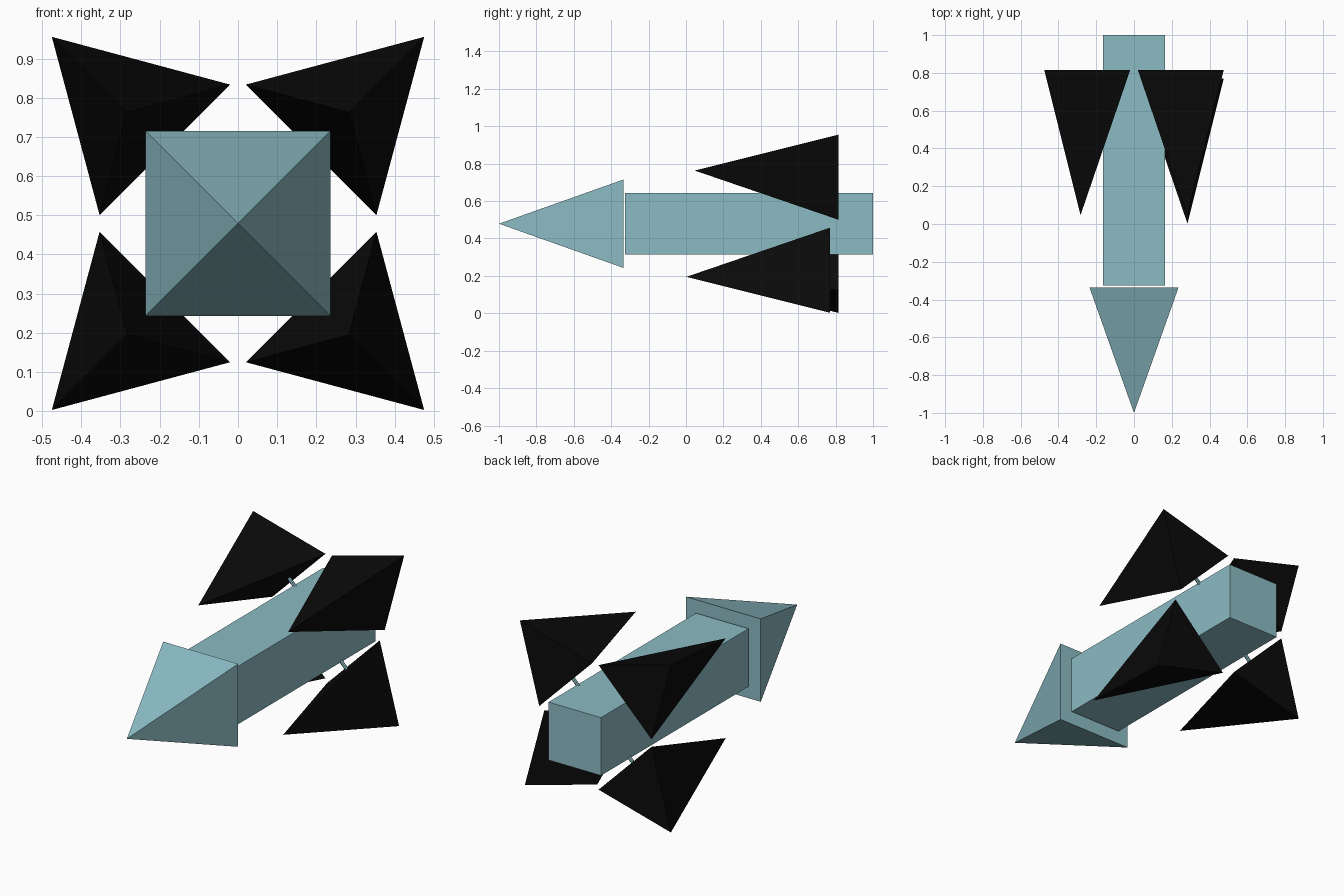
import bpy, bmesh
from math import sqrt
from mathutils import Vector

if "Cube" in bpy.data.objects:
    bpy.data.objects.remove(bpy.data.objects["Cube"])

CZ = 0.479  # height of the long axis


def material(name, rgb):
    m = bpy.data.materials.new(name)
    m.diffuse_color = (*rgb, 1)
    m.use_nodes = True
    m.node_tree.nodes["Principled BSDF"].inputs["Base Color"].default_value = m.diffuse_color
    return m


teal = material("teal", (0.26, 0.50, 0.55))
black = material("black", (0.003, 0.003, 0.003))


def cone(name, sides, r1, r2, start, end, up, mat):
    """Flat-sided cone or prism from start to end, first corner pointing along up."""
    start, end, up = Vector(start), Vector(end), Vector(up).normalized()
    axis = (end - start).normalized()
    side = axis.cross(up)
    bm = bmesh.new()
    bmesh.ops.create_cone(bm, cap_ends=True, segments=sides, radius1=r1,
                          radius2=r2, depth=(end - start).length)
    # turn the cone so that its first corner follows up
    ref = bm.verts[:] if bm.verts.ensure_lookup_table() is None else []
    first = Vector((ref[0].co.x, ref[0].co.y, 0)).normalized()
    perp = Vector((-first.y, first.x, 0))
    mid = (start + end) / 2
    for v in bm.verts:
        c = v.co.copy()
        v.co = mid + up * c.dot(first) + side * c.dot(perp) + axis * c.z
    bmesh.ops.remove_doubles(bm, verts=bm.verts, dist=1e-5)
    bmesh.ops.recalc_face_normals(bm, faces=bm.faces)
    mesh = bpy.data.meshes.new(name)
    bm.to_mesh(mesh)
    bm.free()
    ob = bpy.data.objects.new(name, mesh)
    bpy.context.collection.objects.link(ob)
    mesh.materials.append(mat)
    return ob


# Square shaft and pyramid nose
cone("shaft", 4, 0.165 * sqrt(2), 0.165 * sqrt(2),
     (0, -0.326, CZ), (0, 1.0, CZ), (1, 0, 1), teal)
cone("nose", 4, 0.236 * sqrt(2), 0,
     (0, -0.335, CZ), (0, -1.0, CZ), (1, 0, 1), teal)

# Four three-sided fins on thin struts; the lower right one sits further forward
for sx, h in ((1, "right"), (-1, "left")):
    for sz, v in ((1, "upper"), (-1, "lower")):
        dy = -0.045 if (sx, sz) == (1, -1) else 0
        x, z = sx * 0.283, CZ + sz * 0.284
        cone(f"{v}_{h}_fin", 3, 0.272, 0, (x, 0.815 + dy, z),
             (x, 0.047 + dy, z), (sx, 0, sz), black)
        cone(f"{v}_{h}_strut", 8, 0.01, 0.01,
             (sx * 0.13, 0.74 + dy, CZ + sz * 0.13),
             (sx * 0.23, 0.74 + dy, CZ + sz * 0.23), (0, 1, 0), teal)
